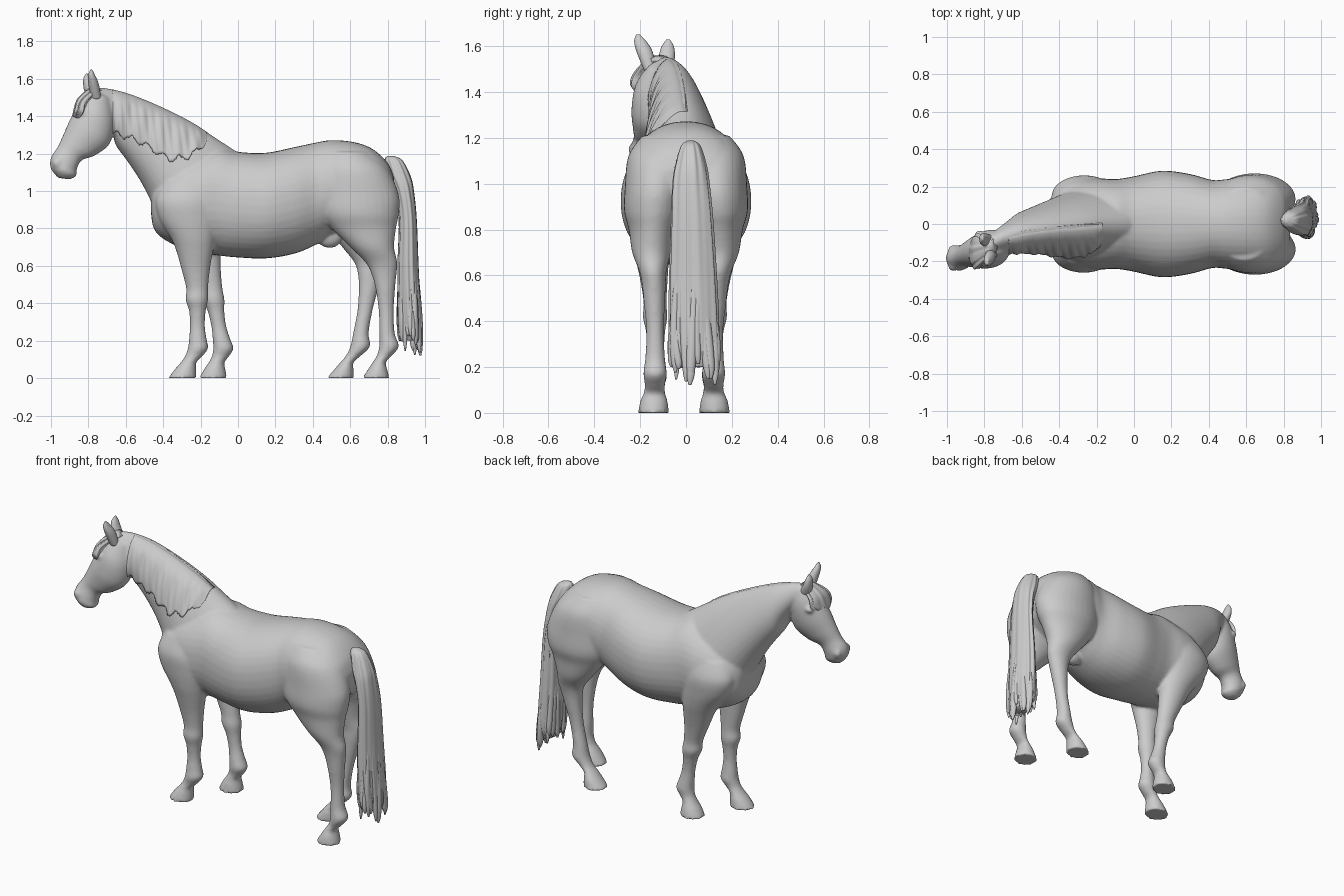
import bpy, bmesh, math, random
from mathutils import Vector

random.seed(4)
coat = bpy.data.materials.new("grey_coat")
coat.diffuse_color = (0.6, 0.6, 0.6, 1)


def spline(rows, steps):
    """Smooth (Catmull-Rom) interpolation of section rows."""
    out = []
    for i in range(len(rows) - 1):
        p = [rows[max(0, min(len(rows) - 1, i + k))] for k in (-1, 0, 1, 2)]
        for s in range(steps):
            t = s / steps
            out.append([0.5 * (2 * b + (c - a) * t + (2 * a - 5 * b + 4 * c - d) * t * t
                               + (3 * b - a - 3 * c + d) * t ** 3) for a, b, c, d in zip(*p)])
    return out + [list(rows[-1])]


def loft(bm, rows, sides=32, steps=5, power=1.0, ripple=0.0, egg=0.0):
    """Each row: silhouette points (x1, z1) and (x2, z2), centre y, half width."""
    rings = []
    for j, (x1, z1, x2, z2, y, ry) in enumerate(spline(rows, steps)):
        c = Vector(((x1 + x2) / 2, y, (z1 + z2) / 2))
        b = Vector(((x1 - x2) / 2, 0, (z1 - z2) / 2))
        ring = []
        for k in range(sides):
            a = 2 * math.pi * k / sides
            ca, sa = math.cos(a), math.sin(a)
            ca = math.copysign(abs(ca) ** power, ca)
            sa = math.copysign(abs(sa) ** power, sa) * (1 - egg * ca)
            m = 1 + ripple * (math.sin(9 * a + 0.05 * j) + 0.6 * math.sin(14 * a - 0.07 * j))
            ring.append(bm.verts.new(c + (b * ca + Vector((0, max(ry, 0.003) * sa, 0))) * m))
        rings.append(ring)
    for r, q in zip(rings, rings[1:]):
        for k in range(sides):
            n = (k + 1) % sides
            bm.faces.new((r[k], r[n], q[n], q[k]))
    bm.faces.new(rings[0][::-1])
    bm.faces.new(rings[-1])


def finish(bm, name):
    bmesh.ops.recalc_face_normals(bm, faces=bm.faces)
    for f in bm.faces:
        f.smooth = True
    me = bpy.data.meshes.new(name)
    bm.to_mesh(me)
    bm.free()
    me.materials.append(coat)
    ob = bpy.data.objects.new(name, me)
    bpy.context.collection.objects.link(ob)
    return ob


def ball(bm, pos, size):
    made = bmesh.ops.create_uvsphere(bm, u_segments=20, v_segments=12, radius=1)["verts"]
    bmesh.ops.scale(bm, vec=size, verts=made)
    bmesh.ops.translate(bm, vec=pos, verts=made)


def lerp(table, x):
    for (a, p), (b, q) in zip(table, table[1:]):
        if x <= b:
            return p + (q - p) * max(0, (x - a) / (b - a))
    return table[-1][1]


body = bmesh.new()

# trunk: x, belly z, back z, half width
trunk = [(-.465, .88, 1.0, .06), (-.45, .80, 1.06, .13), (-.40, .745, 1.12, .19),
         (-.30, .695, 1.18, .235), (-.20, .67, 1.21, .245), (-.10, .655, 1.235, .24),
         (0, .645, 1.21, .255), (.15, .64, 1.205, .285), (.30, .665, 1.235, .267),
         (.42, .715, 1.26, .235), (.50, .77, 1.272, .24), (.62, .80, 1.262, .245),
         (.72, .84, 1.225, .238), (.80, .90, 1.15, .195), (.835, .97, 1.07, .12)]
loft(body, [(x, hi, x, lo, 0, w) for x, lo, hi, w in trunk], sides=40, power=.92)

# neck and head, both bent towards -y
loft(body, [(-.02, 1.22, -.42, .80, 0, .20), (-.12, 1.285, -.455, .92, -.005, .18),
            (-.25, 1.37, -.52, 1.05, -.012, .15), (-.42, 1.455, -.585, 1.15, -.025, .122),
            (-.58, 1.52, -.65, 1.24, -.045, .10), (-.70, 1.55, -.67, 1.30, -.075, .085),
            (-.76, 1.55, -.71, 1.38, -.10, .07)], egg=.2)
loft(body, [(-.78, 1.545, -.68, 1.49, -.105, .055), (-.845, 1.48, -.66, 1.37, -.125, .095),
            (-.895, 1.39, -.685, 1.255, -.14, .098), (-.935, 1.30, -.765, 1.19, -.155, .077),
            (-.965, 1.235, -.835, 1.165, -.168, .06), (-1.0, 1.18, -.862, 1.115, -.179, .066),
            (-1.003, 1.125, -.865, 1.08, -.185, .062), (-.965, 1.072, -.90, 1.062, -.185, .03)])
for s in (-1, 1):
    ball(body, (-.825, -.13 + .072 * s, 1.42), (.028, .024, .022))    # eyes
    ball(body, (-.965, -.182 + .047 * s, 1.15), (.028, .022, .03))   # nostrils
ball(body, (.49, 0, .76), (.07, .05, .065))                         # sheath

# legs: z, x front, x back, y, half width
hind = [(1.21, .47, .70, .10, .09), (1.12, .43, .80, .115, .137),
        (.98, .42, .86, .13, .137), (.88, .44, .86, .14, .13), (.80, .50, .845, .145, .105),
        (.70, .60, .835, .15, .085), (.62, .68, .852, .145, .06), (.56, .712, .848, .14, .052),
        (.48, .735, .84, .138, .046), (.36, .752, .833, .135, .038), (.24, .755, .838, .135, .043),
        (.17, .755, .86, .135, .051), (.12, .742, .822, .136, .044), (.085, .72, .79, .138, .048),
        (.05, .697, .797, .14, .06), (0, .665, .81, .142, .068)]
fore = [(1.05, -.40, -.12, .13, .09), (.95, -.44, -.10, .15, .108), (.85, -.42, -.10, .155, .10),
        (.75, -.36, -.12, .152, .088), (.68, -.33, -.133, .148, .075), (.58, -.302, -.15, .14, .06),
        (.48, -.277, -.16, .135, .05), (.42, -.28, -.16, .135, .054), (.36, -.262, -.172, .133, .043),
        (.28, -.257, -.177, .132, .037), (.21, -.262, -.168, .132, .044), (.16, -.268, -.16, .133, .05),
        (.12, -.282, -.188, .135, .043), (.085, -.305, -.222, .137, .047), (.05, -.336, -.224, .139, .058),
        (0, -.373, -.222, .142, .068)]
for rows, stride in ((hind, -.19), (fore, .165)):
    loft(body, [(a, z, b, z, -y, w) for z, a, b, y, w in rows])
    far = []
    for z, a, b, y, w in rows:
        t = max(0, .9 - z) / .9     # far leg is stepped and set slightly inward
        far.append((a + stride * t, z, b + stride * t, z, y - .018 * t, w))
    loft(body, far)

horse = finish(body, "horse_body")
rm = horse.modifiers.new("blend", 'REMESH')
rm.mode = 'VOXEL'
rm.voxel_size = .0095
rm.use_smooth_shade = True
sm = horse.modifiers.new("soften", 'SMOOTH')
sm.factor = .5
sm.iterations = 6

# ears
for name, dx, y0, lean, dz in (("near_ear", 0, -.155, -.055, 0), ("far_ear", -.025, -.088, .01, -.022)):
    bm = bmesh.new()
    loft(bm, [(-.785 + dx, 1.49, -.73, 1.49, y0, .026), (-.80 + dx, 1.57 + dz, -.745 + dx, 1.575 + dz, y0 + lean * .45, .035),
              (-.802 + dx, 1.62 + dz, -.765 + dx, 1.62 + dz, y0 + lean * .8, .027),
              (-.788 + dx, 1.65 + dz, -.78 + dx, 1.65 + dz, y0 + lean, .008)], sides=20)
    finish(bm, name)

# forelock
bm = bmesh.new()
loft(bm, [(-.78, 1.56, -.73, 1.54, -.12, .04), (-.852, 1.50, -.80, 1.47, -.14, .082),
          (-.876, 1.44, -.81, 1.42, -.15, .092), (-.884, 1.40, -.84, 1.38, -.155, .05)],
     sides=64, ripple=.06)
finish(bm, "forelock")

# mane: a wavy sheet draped over the near side of the neck
bpy.context.view_layer.update()
skin = horse.evaluated_get(bpy.context.evaluated_depsgraph_get())
low_edge = [(-.66, 1.31), (-.58, 1.285), (-.5, 1.25), (-.42, 1.20), (-.36, 1.17),
            (-.27, 1.18), (-.2, 1.235), (-.16, 1.285)]
crest_y = [(-.7, -.075), (-.58, -.045), (-.42, -.025), (-.25, -.012), (-.1, 0)]
bm = bmesh.new()
cols, rows, grid = 110, 16, []
for i in range(cols):
    x = -.67 + .50 * i / (cols - 1)
    yc = lerp(crest_y, x)
    ends = min(1, i / 10, (cols - 1 - i) / 10)     # sink into the neck at both ends
    hit, p, _, _ = skin.ray_cast(Vector((x, yc, 2)), Vector((0, 0, -1)))
    top = p.z if hit else 1.4
    low = lerp(low_edge, x) + .014 * math.sin(75 * x) + random.uniform(-.006, .006)
    line = [bm.verts.new((x, yc + .012, top - .006))]
    for j in range(rows):
        v = j / (rows - 1)
        z = top - .004 + (low - top + .004) * v
        hit, p, _, _ = skin.ray_cast(Vector((x, -1, z)), Vector((0, 1, 0)))
        y = min(p.y, yc) if hit else yc
        wave = math.sin(60 * x + 3 * v) + .7 * math.sin(143 * x - 4 * v)
        out = .010 * ends - .004 * (1 - ends) + .003 * wave * min(1, 3 * v) * ends
        line.append(bm.verts.new((x, y - out * min(1, .2 + 4 * v), z)))
    grid.append(line)
for a, b in zip(grid, grid[1:]):
    for j in range(rows):
        bm.faces.new((a[j], a[j + 1], b[j + 1], b[j]))
mane = finish(bm, "mane")
so = mane.modifiers.new("thickness", 'SOLIDIFY')
so.thickness = .009
so.offset = 0

# tail: ridged core plus loose locks at the end
bm = bmesh.new()
core = [(1.188, .80, .83, .02, .012), (1.165, .785, .878, .02, .042), (1.08, .80, .922, .02, .068),
        (1.0, .835, .94, .02, .08), (.85, .86, .955, .025, .09), (.6, .853, .965, .03, .102),
        (.4, .855, .975, .034, .108), (.27, .862, .978, .036, .105), (.2, .88, .965, .036, .08)]
loft(bm, [(a, z, b, z, y, w) for z, a, b, y, w in core], sides=90, ripple=.03)
for i in range(24):
    a = 2 * math.pi * (i + random.uniform(-.3, .3)) / 24
    ca, sa = math.cos(a), math.sin(a)
    start, end = random.uniform(.5, .85), random.uniform(.12, .24)
    size = random.uniform(.75, 1.1)
    lock = []
    for t, r in ((0, .003), (.3, .014), (.65, .022), (.9, .019), (1, .006)):
        z = start + (end - start) * t
        sway = .008 * math.sin(5 * t + i)
        r *= size
        x = .908 + .012 * t + (.042 + .014 * t) * ca
        lock.append((x - r * .8, z, x + r * .8, z, .03 + .006 * t + sway + (.083 + .014 * t) * sa, r))
    loft(bm, lock, sides=10)
finish(bm, "tail")
